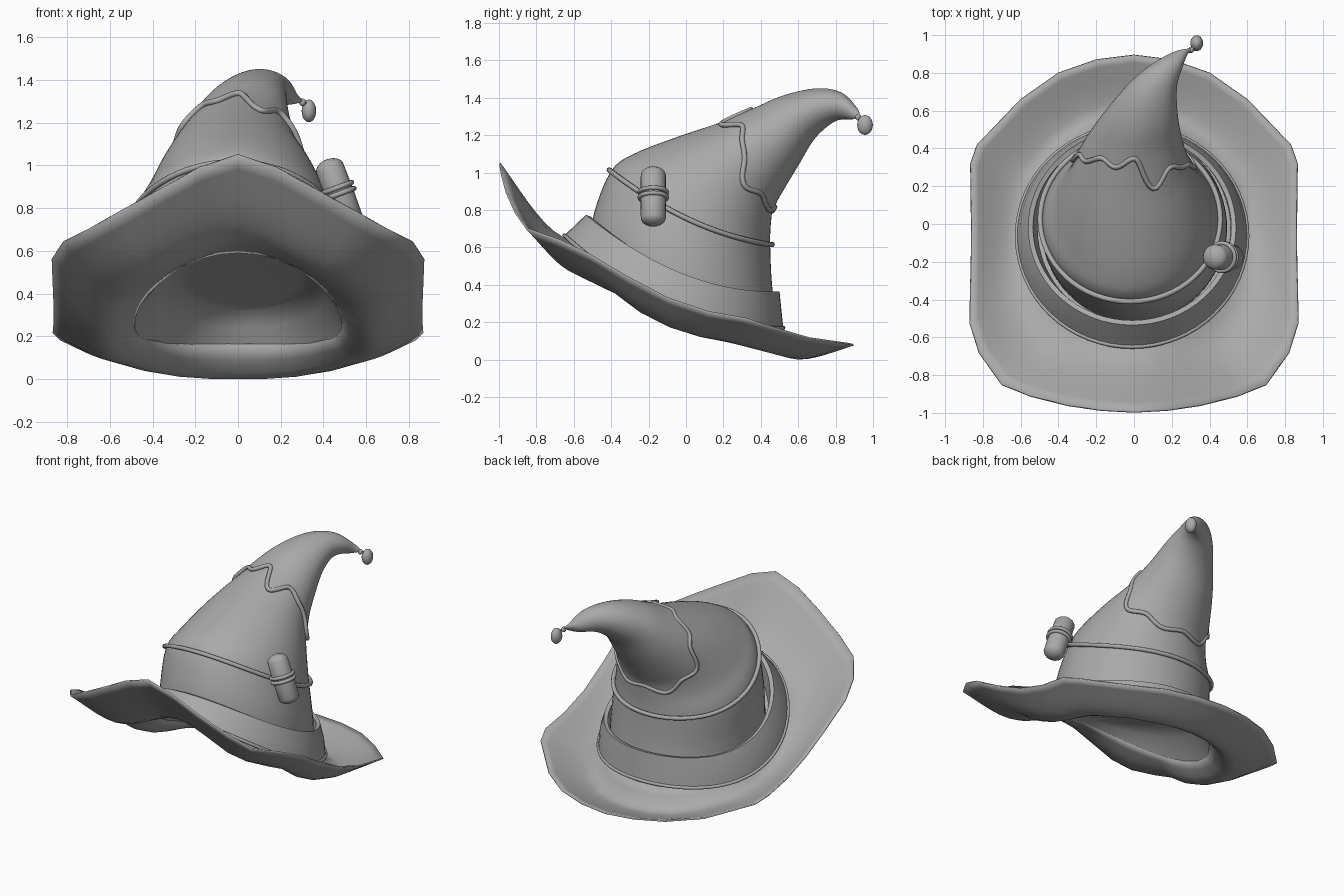
import bpy, bmesh, math
from mathutils import Vector

if "Cube" in bpy.data.objects:
    bpy.data.objects.remove(bpy.data.objects["Cube"])

felt = bpy.data.materials.new("grey_felt")
felt.diffuse_color = (0.4, 0.4, 0.4, 1)
felt.use_nodes = True
felt.node_tree.nodes["Principled BSDF"].inputs["Base Color"].default_value = felt.diffuse_color
TAU = 2 * math.pi


def finish(ob, angle=50):
    ob.data.materials.clear()
    ob.data.materials.append(felt)
    bpy.ops.object.select_all(action='DESELECT')
    ob.select_set(True)
    bpy.context.view_layer.objects.active = ob
    bpy.ops.object.shade_smooth_by_angle(angle=math.radians(angle))
    return ob


def loft(name, rings, cap_end=False):
    """Skin a list of closed rings that share one point count."""
    bm = bmesh.new()
    rows = [[bm.verts.new(p) for p in r] for r in rings]
    n = len(rows[0])
    for r0, r1 in zip(rows, rows[1:]):
        for i in range(n):
            j = (i + 1) % n
            bm.faces.new((r0[i], r0[j], r1[j], r1[i]))
    if cap_end:
        bm.faces.new(rows[-1])
    bmesh.ops.recalc_face_normals(bm, faces=bm.faces)
    me = bpy.data.meshes.new(name)
    bm.to_mesh(me)
    bm.free()
    ob = bpy.data.objects.new(name, me)
    bpy.context.collection.objects.link(ob)
    return ob


def tube(name, points, radius, closed=True):
    cu = bpy.data.curves.new(name, 'CURVE')
    cu.dimensions = '3D'
    cu.bevel_depth = radius
    cu.bevel_resolution = 2
    cu.use_fill_caps = True
    sp = cu.splines.new('POLY')
    sp.points.add(len(points) - 1)
    for p, q in zip(sp.points, points):
        p.co = (*q, 1)
    sp.use_cyclic_u = closed
    ob = bpy.data.objects.new(name, cu)
    bpy.context.collection.objects.link(ob)
    bpy.ops.object.select_all(action='DESELECT')
    ob.select_set(True)
    bpy.context.view_layer.objects.active = ob
    bpy.ops.object.convert(target='MESH')
    return finish(bpy.context.view_layer.objects.active)


def cr(a, b, c, d, t):
    return 0.5 * (2*b + (c - a)*t + (2*a - 5*b + 4*c - d)*t*t + (3*b - a - 3*c + d)*t**3)


def ellipse(ring, a, grow=0.0):
    """Tilted ring; a = 0 faces front, a = 90 degrees faces +x."""
    yf, zf, yb, zb, cx, hw, sag = ring
    axis = Vector((0, yb - yf, zb - zf)) / 2
    axis += axis.normalized() * grow
    mid = Vector((cx, (yf + yb) / 2, (zf + zb) / 2))
    p = mid - axis * math.cos(a)
    p.x += (hw + grow) * math.sin(a)
    p.z -= sag * math.sin(a) ** 2
    return p


def around(n):
    return [TAU * i / n for i in range(n)]


# cone rings: front y, z, back y, z, centre x, half width, side sag
CONE = [
    (-.52, .59, .49, .16, 0, .49, .12),
    (-.49, .79, .46, .40, 0, .49, .10),
    (-.40, 1.01, .45, .62, -.02, .465, .07),
    (-.28, 1.10, .455, .74, -.01, .41, .04),
    (-.05, 1.19, .47, .83, -.01, .345, .01),
    (.16, 1.26, .52, .92, -.01, .285, 0),
    (.35, 1.33, .60, 1.05, .01, .23, 0),
    (.52, 1.405, .68, 1.18, .045, .178, 0),
    (.70, 1.445, .76, 1.255, .095, .128, 0),
    (.83, 1.425, .82, 1.285, .16, .092, 0),
    (.91, 1.35, .885, 1.285, .235, .046, 0),
    (.93, 1.31, .915, 1.295, .295, .01, 0),
]


def cone_point(t, a, grow=0.0):
    n = len(CONE) - 1
    i = min(int(t), n - 1)
    k = [CONE[max(0, min(n, i + d))] for d in (-1, 0, 1, 2)]
    return ellipse([cr(*v, t - i) for v in zip(*k)], a, grow)


A = around(64)
finish(loft("hat_cone", [[cone_point(k / 4, a) for a in A] for k in range(45)], True), 70)

# lining that closes the opening from below
LINING = [CONE[0], (-.47, .60, .455, .24, .01, .40, .03),
          (-.43, .60, .42, .32, .02, .31, 0), (-.38, .585, .36, .345, .03, .25, 0)]
finish(loft("lining", [[ellipse(r, a) for a in A] for r in LINING], True), 60)

# brim: half outline x, y, z and the height of the valley inside it
HALF = [
    (0, -.995, 1.045, .70), (.18, -.985, .985, .67), (.35, -.96, .89, .60),
    (.55, -.91, .78, .51), (.70, -.85, .695, .46), (.82, -.68, .635, .40),
    (.87, -.52, .56, .35), (.865, -.32, .44, .25), (.86, -.10, .325, .17),
    (.862, .12, .25, .12), (.865, .32, .215, .095), (.83, .42, .18, .08),
    (.60, .66, .11, .035), (.40, .80, .09, .01), (.20, .87, .08, .0),
    (0, .895, .075, .0),
]
outline = HALF + [(-x, y, z, m) for x, y, z, m in HALF[-2:0:-1]]


def dip(p, m, z, M, s):
    """Height along a brim spoke from inner p through valley m to edge z."""
    d0, d1 = (m - p) / M, (z - m) / (1 - M)
    dm = (d0 + d1) / 2 if d0 * d1 > 0 else 0.25 * d1
    if s < M:
        h, t, a, b, sa, sb = M, s / M, p, m, 1.4 * d0 - .4 * dm, dm
    else:
        h, t, a, b, sa, sb = 1 - M, (s - M) / (1 - M), m, z, dm, 1.2 * d1 - .2 * dm
    return ((2*t**3 - 3*t*t + 1) * a + (t**3 - 2*t*t + t) * h * sa
            + (3*t*t - 2*t**3) * b + (t**3 - t*t) * h * sb)


rings = []
for k in range(11):
    s = k / 10
    row = []
    for i, (x, y, z, m) in enumerate(outline):
        p = ellipse(CONE[0], math.atan2(x, -y))
        M = .45 - .01 * min(i, len(outline) - i)
        row.append((p.x + (x - p.x) * s, p.y + (y - p.y) * s,
                    max(.006, dip(p.z, m, z, M, s) + .005)))
    rings.append(row)
brim = loft("brim", rings)
mod = brim.modifiers.new("thickness", 'SOLIDIFY')
mod.thickness = 0.01
mod.offset = 0
finish(brim, 60)

# folded hat band with a piping cord along its lower edge
LOW = (-.65, .665, .52, .17, -.01, .61, .14)
TOP = (-.535, .775, .50, .365, -.01, .55, .11)
IN_TOP = (-.51, .765, .475, .36, -.01, .525, .11)
IN_LOW = (-.53, .63, .48, .20, 0, .51, .13)
band = [LOW, tuple((p + q) / 2 + (.012 if i == 5 else 0) for i, (p, q) in enumerate(zip(LOW, TOP))),
        TOP, IN_TOP, IN_LOW]
finish(loft("hat_band", [[ellipse(r, a) for a in A] for r in band]), 40)
tube("band_piping", [ellipse(LOW, a) for a in A], .011)

# cord tied round the cone
tube("cone_cord", [cone_point(2, a, .012) for a in A], .014)

# tip patch with a ragged hem: cone position of the hem round the cone from the front
HEM = [6.0, 5.1, 5.5, 5.2, 4.8, 4.0, 4.1, 3.6, 3.9, 3.5, 4.2, 4.3, 5.2, 5.4, 5.8, 5.7]


def hem(a):
    u = a / TAU * len(HEM)
    i = int(u)
    return cr(*[HEM[(i + d) % len(HEM)] for d in (-1, 0, 1, 2)], u - i)


B = around(96)
finish(loft("tip_patch", [[cone_point(hem(a) + (11 - hem(a)) * k / 28, a, .01 * (1 - k / 28))
                           for a in B] for k in range(29)], True), 70)
tube("patch_hem", [cone_point(hem(a), a, .009) for a in B], .014)


# hanging bead with its knot
def ball(name, loc, scale):
    bpy.ops.mesh.primitive_uv_sphere_add(segments=20, ring_count=12, radius=1, location=loc)
    ob = bpy.context.object
    ob.name = name
    ob.scale = scale
    return finish(ob, 80)


ball("tip_bead", (.332, .957, 1.255), (.034, .042, .053))
ball("tip_knot", (.302, .922, 1.295), (.016, .016, .018))
tube("bead_string", [(.29, .91, 1.305), (.31, .93, 1.295), (.325, .95, 1.28)], .008, False)

# rolled pouch tied to the cord
top, low = Vector((.425, -.175, 1.0)), Vector((.52, -.175, .745))
axis = (top - low).normalized()
turn = axis.to_track_quat('Z', 'Y')
pouch = ball("pouch", (top + low) / 2, (1, 1, 1))
pouch.rotation_euler = turn.to_euler()
for v in pouch.data.vertices:
    n = v.co.copy()
    v.co = (n.x * .069, n.y * .069, n.z * .05)
    if abs(n.z) > .01:
        v.co.z += math.copysign((top - low).length / 2 - .02, n.z)

for k, d in enumerate((-.006, .024)):
    c = (top + low) / 2 + axis * d
    tube(f"pouch_tie_{k + 1}", [c + turn @ Vector((.073 * math.cos(a), .073 * math.sin(a), 0))
                                for a in around(28)], .012)
